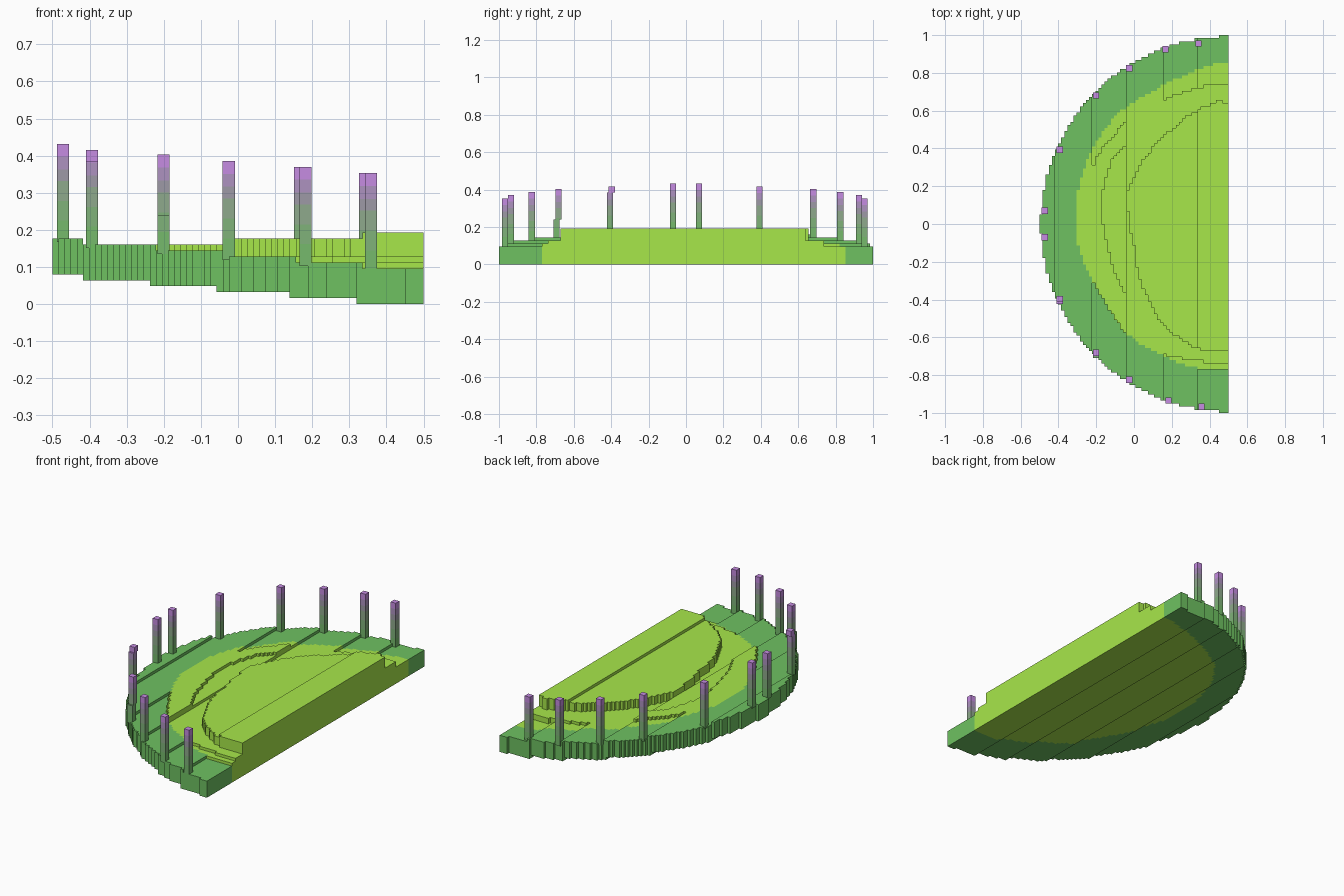
import bpy, bmesh, math

if "Cube" in bpy.data.objects:
    bpy.data.objects.remove(bpy.data.objects["Cube"])

N = 61                 # cells across the half disc
P = 1.0 / N            # cell size
L = 0.0161             # layer height


def material(name, rgb):
    m = bpy.data.materials.new(name)
    lin = [(c / 255 / 12.92) if c < 11 else ((c / 255 + 0.055) / 1.055) ** 2.4 for c in rgb]
    m.diffuse_color = (*lin, 1)
    m.use_nodes = True
    m.node_tree.nodes["Principled BSDF"].inputs["Base Color"].default_value = m.diffuse_color
    return m


leaf = material("leaf_green", (110, 193, 97))
lime = material("lime_green", (167, 231, 74))
post_mats = [material("post_green", (118, 186, 108)),
             material("post_moss", (128, 178, 122)),
             material("post_sage", (143, 170, 140)),
             material("post_grey", (157, 154, 166)),
             material("post_mauve", (174, 146, 192)),
             material("post_purple", (198, 140, 226))]


# Contours given as points, turned into radius-by-angle around the flat side's middle
def contour(points):
    pol = sorted((math.atan2(0.5 - x, y), math.hypot(0.5 - x, y)) for x, y in points)

    def inside(x, y):
        a, r = math.atan2(0.5 - x, y), math.hypot(0.5 - x, y)
        if a <= pol[0][0]:
            return r < pol[0][1]
        for (a0, r0), (a1, r1) in zip(pol, pol[1:]):
            if a <= a1:
                return r < r0 + (r1 - r0) * (a - a0) / (a1 - a0)
        return r < pol[-1][1]
    return inside


in_core = contour([(.5, .86), (.4, .84), (.25, .78), (.1, .70), (-.1, .57), (-.2, .43),
                   (-.27, .27), (-.31, 0), (-.295, -.12), (-.22, -.3), (-.15, -.42),
                   (-.05, -.57), (.1, -.67), (.3, -.755), (.4, -.775), (.5, -.775)])
in_ring = contour([(.5, .73), (.37, .73), (.15, .65), (-.04, .55), (-.1, .48), (-.2, .35),
                   (-.22, .28), (-.31, 0), (-.22, -.3), (-.15, -.42), (-.05, -.57),
                   (.1, -.67), (.3, -.72), (.5, -.73)])
in_groove = contour([(.5, .7), (.1, .52), (-.04, .41), (-.12, .33), (-.16, .2), (-.17, .1),
                     (-.14, -.1), (-.1, -.25), (-.04, -.37), (.1, -.55), (.5, -.7)])
in_plateau = contour([(.5, .64), (.45, .65), (.35, .61), (.2, .5), (.08, .38), (0, .25),
                      (-.04, .17), (-.03, .05), (0, -.1), (.02, -.25), (.07, -.38),
                      (.13, -.5), (.25, -.61), (.33, -.66), (.5, -.68)])


def levels(x, y):
    """bottom and top layer of the stepped floor, or None outside"""
    if x > 0.5 or math.hypot(0.5 - x, y) > 0.993:
        return None
    bot = sum(x < s for s in (-.42, -.23, -.055, .135, .313))
    top = 6 + sum(x < s for s in (-.41, -.215, -.035, .155, .33))
    if in_plateau(x, y) and x > -.035:
        top = 12 if x > .33 else 11
    elif in_ring(x, y):
        if x > -.035:
            top = max(top, 8)
        else:
            top = max(top, 9 if in_groove(x, y) else 10)
    elif in_core(x, y) and x > .33 and y < 0:
        top = 7
    return bot, top


cells = {}
for i in range(N):
    for j in range(2 * N):
        x, y = -0.5 + (i + .5) * P, -1 + (j + .5) * P
        h = levels(x, y)
        if h:
            cells[i, j] = (*h, in_core(x, y))


def finish(bm, name, mats):
    bmesh.ops.remove_doubles(bm, verts=bm.verts, dist=1e-5)
    me = bpy.data.meshes.new(name)
    bm.to_mesh(me)
    bm.free()
    for m in mats:
        me.materials.append(m)
    ob = bpy.data.objects.new(name, me)
    bpy.context.collection.objects.link(ob)
    return ob


# Stepped floor: caps for each cell, walls only where the height changes
def terrace(name, core, mat):
    bm = bmesh.new()

    def quad(pts):
        bm.faces.new([bm.verts.new(p) for p in pts])

    for (i, j), (b, t, c) in cells.items():
        if c != core:
            continue
        x0, y0 = -0.5 + i * P, -1 + j * P
        x1, y1 = x0 + P, y0 + P
        cs = [(x0, y0), (x1, y0), (x1, y1), (x0, y1)]
        quad([(*p, t * L) for p in cs])
        quad([(*p, b * L) for p in reversed(cs)])
        for k, (di, dj) in enumerate(((0, -1), (1, 0), (0, 1), (-1, 0))):
            nb, nt, _ = cells.get((i + di, j + dj), (b, b, False))
            p, q = cs[k], cs[(k + 1) % 4]
            for lo, hi in ((max(nt, b), t), (b, min(nb, t))):
                if hi > lo:
                    quad([(*p, lo * L), (*q, lo * L), (*q, hi * L), (*p, hi * L)])
    return finish(bm, name, [mat])


terrace("outer_rim_floor", False, leaf)
terrace("inner_floor_and_plateau", True, lime)


# Posts around the rim, shaded from green foot to purple tip in bands
BANDS = (.22, .42, .62, .74, .87)


def post(name, x, y, z0, z1, bend=None):
    bm = bmesh.new()
    r = P
    zs = sorted({z0 + (z1 - z0) * c for c in (0, *BANDS, 1)} | ({bend[0]} if bend else set()))

    def ring(z, dy):
        return [bm.verts.new((x + sx * r, y + dy + sy * r, z))
                for sx, sy in ((-1, -1), (1, -1), (1, 1), (-1, 1))]

    for a, b in zip(zs, zs[1:]):
        mid = (a + b) / 2
        dy = bend[1] if bend and mid < bend[0] else 0
        f = (mid - z0) / (z1 - z0)
        lo, hi = ring(a, dy), ring(b, dy)
        faces = [bm.faces.new((lo[k], lo[(k + 1) % 4], hi[(k + 1) % 4], hi[k])) for k in range(4)]
        if b == zs[-1] or (bend and abs(b - bend[0]) < 1e-6):
            faces.append(bm.faces.new(hi))
        if bend and abs(a - bend[0]) < 1e-6:
            faces.append(bm.faces.new(lo[::-1]))
        for fc in faces:
            fc.material_index = sum(f > c for c in BANDS)
    finish(bm, name, post_mats)


# x and y on the back side, x and y on the front side, foot layer, tip height
rows = [(-.472, .070, -.472, -.070, 11, .432),
        (-.393, .393, -.393, -.397, 10, .416),
        (-.201, .680, -.201, -.682, 9, .403),
        (-.025, .825, -.025, -.825, 8, .386),
        (.167, .925, .182, -.935, 7, .370),
        (.342, .955, .358, -.967, 6, .353)]
bends = {1: (.385, -.6 * P), 2: (.24, -.6 * P)}
for n, (xb, yb, xf, yf, lev, tip) in enumerate(rows):
    post(f"back_post_{n + 1}", xb, yb, lev * L - .01, tip)
    post(f"front_post_{n + 1}", xf, yf, lev * L - .01, tip, bends.get(n))
